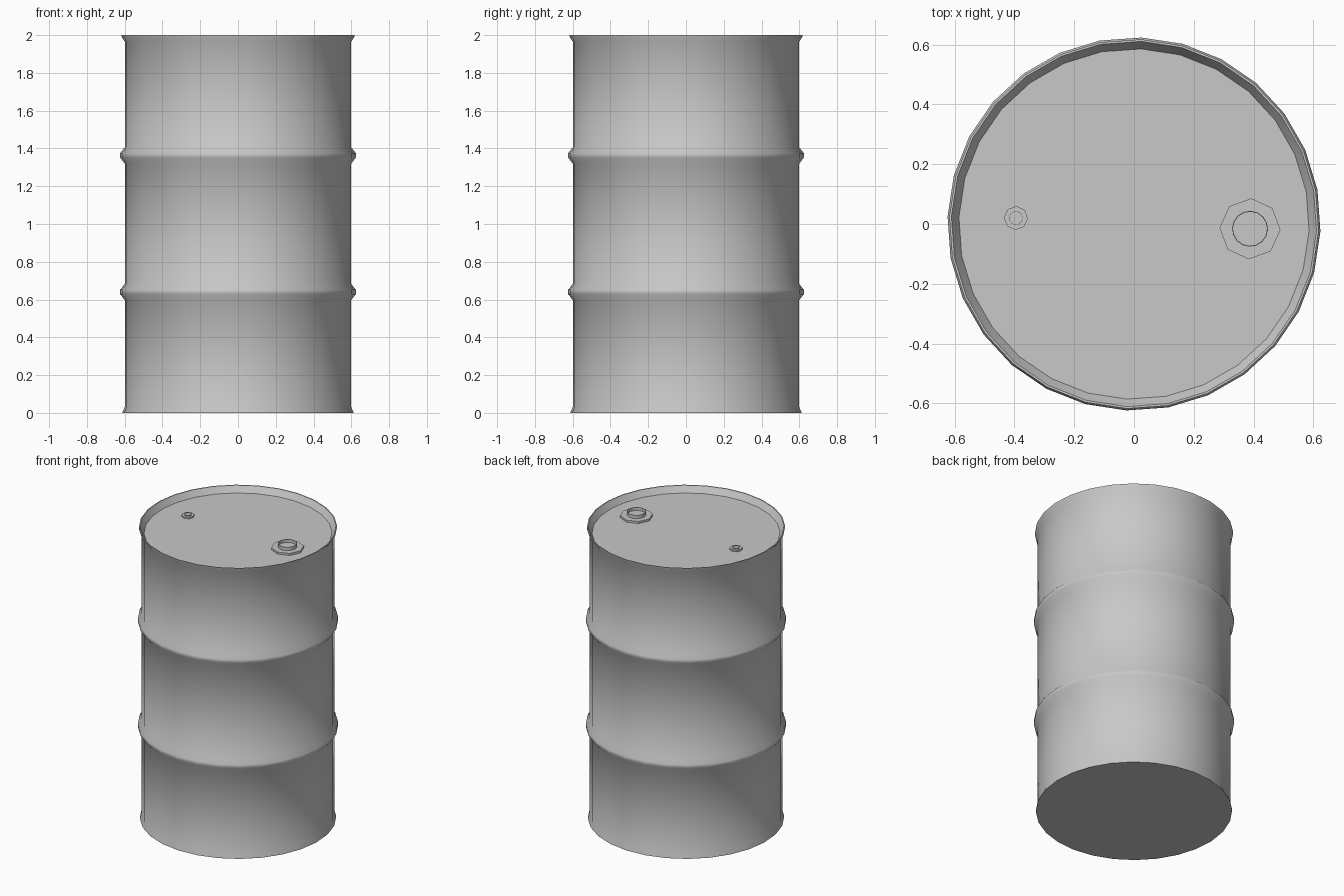
import bpy, bmesh, math

if "Cube" in bpy.data.objects:
    bpy.data.objects.remove(bpy.data.objects["Cube"])

steel = bpy.data.materials.new("grey_steel")
steel.diffuse_color = (0.58, 0.58, 0.58, 1)
steel.use_nodes = True
steel.node_tree.nodes["Principled BSDF"].inputs["Base Color"].default_value = steel.diffuse_color


def lathe(name, profile, sides, start_deg, centre=(0, 0), smooth_deg=40):
    """Revolve (radius, z) points around a vertical axis and cap both ends."""
    bm = bmesh.new()
    rings = []
    for r, z in profile:
        ring = []
        for i in range(sides):
            a = math.radians(start_deg) + 2 * math.pi * i / sides
            ring.append(bm.verts.new((centre[0] + r * math.cos(a),
                                      centre[1] + r * math.sin(a), z)))
        rings.append(ring)
    for lo, hi in zip(rings, rings[1:]):
        for i in range(sides):
            j = (i + 1) % sides
            bm.faces.new((lo[i], lo[j], hi[j], hi[i]))
    bm.faces.new(rings[0][::-1])
    bm.faces.new(rings[-1])
    mesh = bpy.data.meshes.new(name)
    bm.to_mesh(mesh)
    bm.free()
    mesh.materials.append(steel)
    for p in mesh.polygons:
        p.use_smooth = True
    mesh.set_sharp_from_angle(angle=math.radians(smooth_deg))
    ob = bpy.data.objects.new(name, mesh)
    bpy.context.collection.objects.link(ob)
    return ob


# Drum shell: flared foot, two rolling hoops, flared rim and recessed lid
profile = [(0.612, 0), (0.612, 0.005), (0.6, 0.03)]
for z in (0.64, 1.363):
    profile += [(0.6, z - 0.043), (0.624, z - 0.012),
                (0.624, z + 0.012), (0.6, z + 0.043)]
profile += [(0.6, 1.965), (0.618, 1.992), (0.618, 2.0),
            (0.611, 2.0), (0.586, 1.958)]
lathe("drum_shell", profile, 28, -2.3)

# Bungs: octagonal flange plus a round plug with a hollow top
LID = 1.958
for name, centre, flange_r, plug_r, flange_h, plug_h, sides in (
        ("large_bung", (0.388, -0.016), 0.102, 0.06, 0.014, 0.038, 16),
        ("small_bung", (-0.395, 0.02), 0.04, 0.023, 0.01, 0.016, 12)):
    lathe(name + "_flange", [(flange_r, LID - 0.005), (flange_r, LID + flange_h)],
          8, -2.3, centre, 30)
    lathe(name + "_plug", [(plug_r, LID), (plug_r, LID + plug_h),
                           (plug_r * 0.95, LID + plug_h),
                           (plug_r * 0.95, LID + flange_h + 0.002)],
          sides, -2.3, centre, 40)
